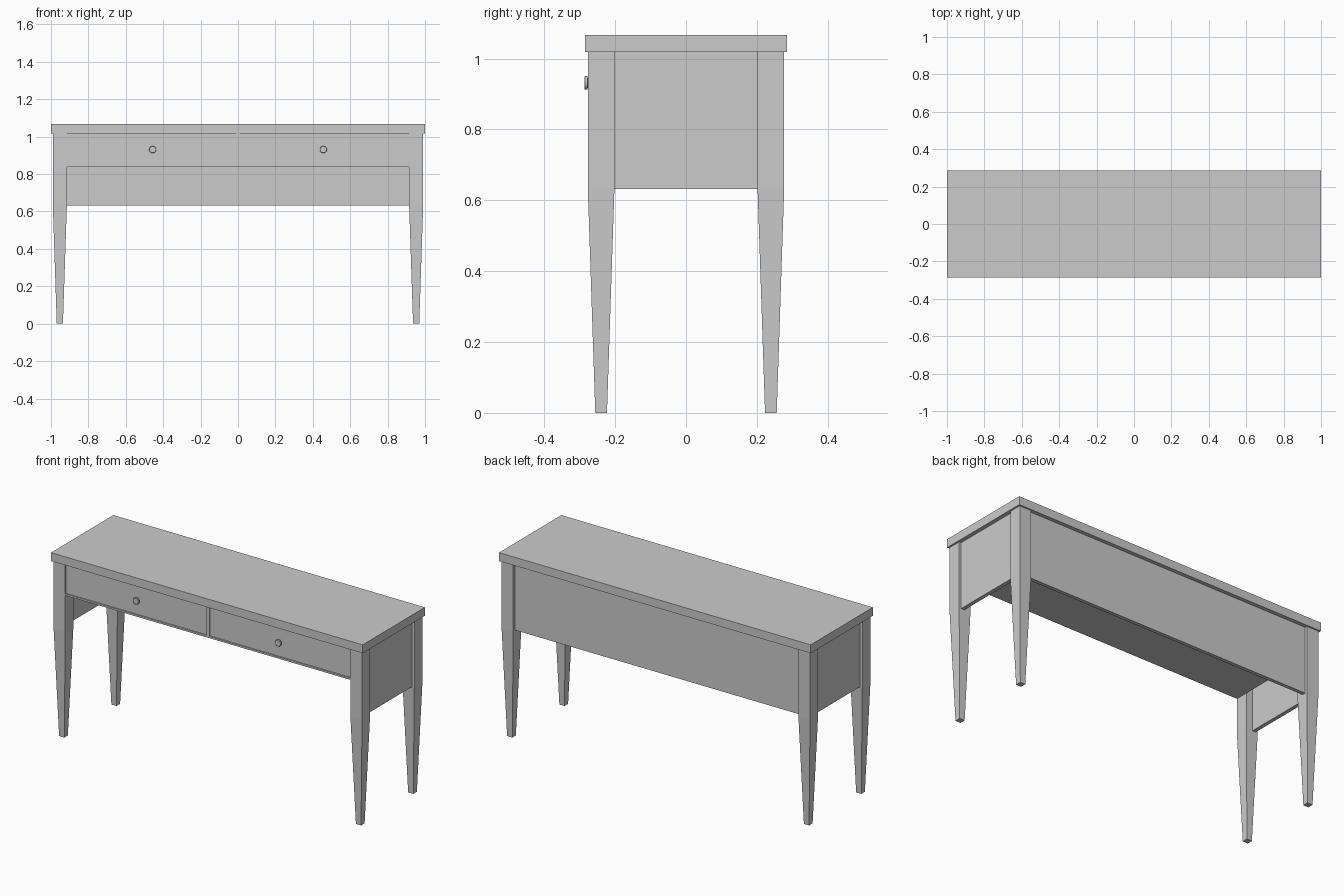
import bpy, bmesh, math
from mathutils import Matrix

if "Cube" in bpy.data.objects:
    bpy.data.objects.remove(bpy.data.objects["Cube"])

Z_BOARD = 1.018                 # underside of the table top
X_OUT, Y_OUT, LEG = 0.99, 0.277, 0.075


def finish(name, bm):
    bmesh.ops.recalc_face_normals(bm, faces=bm.faces)
    mesh = bpy.data.meshes.new(name)
    bm.to_mesh(mesh)
    bm.free()
    obj = bpy.data.objects.new(name, mesh)
    bpy.context.collection.objects.link(obj)
    return obj


def box(name, x, y, z):
    """Box from (min, max) pairs."""
    bm = bmesh.new()
    size = [b - a for a, b in (x, y, z)]
    mid = [(a + b) / 2 for a, b in (x, y, z)]
    bmesh.ops.create_cube(bm, size=1, matrix=Matrix.Translation(mid) @ Matrix.Diagonal((*size, 1)))
    return finish(name, bm)


def leg(name, cx, cy):
    """Square leg, straight at the top and tapered to the foot."""
    bm = bmesh.new()
    rings = []
    for z, h in ((0, 0.0165), (0.632, LEG / 2), (Z_BOARD, LEG / 2)):
        rings.append([bm.verts.new((cx + sx * h, cy + sy * h, z))
                      for sx, sy in ((-1, -1), (1, -1), (1, 1), (-1, 1))])
    for a, b in zip(rings, rings[1:]):
        for i in range(4):
            j = (i + 1) % 4
            bm.faces.new((a[i], a[j], b[j], b[i]))
    bm.faces.new(rings[0])
    bm.faces.new(rings[-1])
    return finish(name, bm)


def knob(name, cx, cz):
    """Round knob turned around the y axis: stem then head."""
    bm = bmesh.new()
    n, rings = 24, []
    for y, r in ((-0.265, 0.013), (-0.277, 0.013), (-0.278, 0.019), (-0.285, 0.019), (-0.287, 0.017)):
        rings.append([bm.verts.new((cx + r * math.cos(2 * math.pi * i / n), y,
                                    cz + r * math.sin(2 * math.pi * i / n))) for i in range(n)])
    for a, b in zip(rings, rings[1:]):
        for i in range(n):
            j = (i + 1) % n
            bm.faces.new((a[i], a[j], b[j], b[i]))
    bm.faces.new(rings[0])
    bm.faces.new(rings[-1])
    obj = finish(name, bm)
    bpy.context.view_layer.objects.active = obj
    obj.select_set(True)
    bpy.ops.object.shade_smooth_by_angle(angle=math.radians(30))
    obj.select_set(False)


# Table top
box("table_top", (-1, 1), (-0.285, 0.285), (Z_BOARD, 1.067))

# Legs, side panels, drawers and knobs on both sides
xi, yi = X_OUT - LEG, Y_OUT - LEG
for s, side in ((-1, "left"), (1, "right")):
    leg(side + "_front_leg", s * (X_OUT - LEG / 2), -(Y_OUT - LEG / 2))
    leg(side + "_back_leg", s * (X_OUT - LEG / 2), Y_OUT - LEG / 2)
    box(side + "_side_panel", sorted((s * 0.977, s * 0.955)), (-yi, yi), (0.632, Z_BOARD))
    box(side + "_drawer_front", sorted((s * 0.01, s * xi)), (-0.269, -0.249), (0.848, Z_BOARD))
    knob(side + "_drawer_knob", s * 0.456, 0.931)

# Back panel
box("back_panel", (-xi, xi), (0.242, 0.263), (0.632, Z_BOARD))

# Front frame and the board under the drawers
box("front_rail", (-xi, xi), (-Y_OUT, -0.249), (0.838, 0.848))
box("drawer_divider", (-0.01, 0.01), (-Y_OUT, -0.249), (0.848, Z_BOARD))
box("drawer_floor", (-xi, xi), (-0.249, 0.242), (0.838, 0.848))
